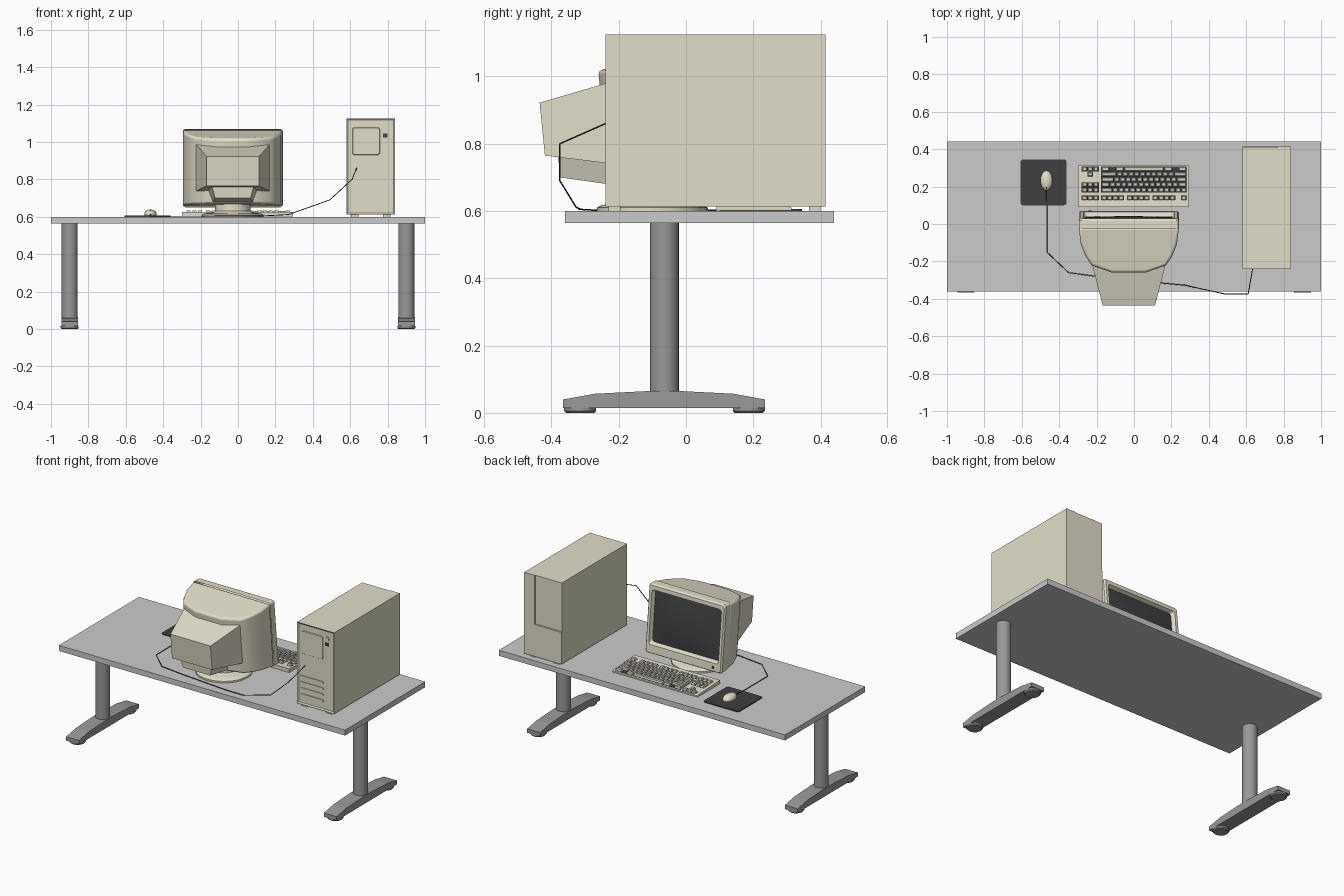
import bpy, bmesh
from math import sin, cos, pi, radians

if "Cube" in bpy.data.objects:
    bpy.data.objects.remove(bpy.data.objects["Cube"])

def material(name, *rgb):
    m = bpy.data.materials.new(name)
    m.diffuse_color = (*rgb, 1)
    m.use_nodes = True
    m.node_tree.nodes["Principled BSDF"].inputs["Base Color"].default_value = m.diffuse_color
    return m

BEIGE = material("beige_plastic", 0.76, 0.73, 0.58)
KEYS = material("key_plastic", 0.62, 0.60, 0.52)
DARK = material("dark_plastic", 0.05, 0.05, 0.055)
STEEL = material("leg_grey", 0.32, 0.32, 0.33)
TOP = material("desk_grey", 0.55, 0.55, 0.55)

def finish(name, bm, mat, fix=True):
    if fix:
        bmesh.ops.recalc_face_normals(bm, faces=bm.faces)
    me = bpy.data.meshes.new(name)
    bm.to_mesh(me)
    bm.free()
    me.materials.append(mat)
    ob = bpy.data.objects.new(name, me)
    bpy.context.collection.objects.link(ob)
    return ob

def smooth(ob, angle=35):
    bpy.ops.object.select_all(action='DESELECT')
    ob.select_set(True)
    bpy.context.view_layer.objects.active = ob
    bpy.ops.object.shade_smooth_by_angle(angle=radians(angle))

def add_loft(bm, rings, caps=True):
    vs = [[bm.verts.new(p) for p in r] for r in rings]
    n = len(vs[0])
    for a, b in zip(vs, vs[1:]):
        for i in range(n):
            bm.faces.new((a[i], a[(i + 1) % n], b[(i + 1) % n], b[i]))
    if caps:
        bm.faces.new(vs[0])
        bm.faces.new(vs[-1][::-1])

def loft(name, rings, mat, caps=True):
    bm = bmesh.new()
    add_loft(bm, rings, caps)
    return finish(name, bm, mat)

def rect(x0, x1, y0, y1, z):
    return [(x0, y0, z), (x1, y0, z), (x1, y1, z), (x0, y1, z)]

def box(name, x0, x1, y0, y1, z0, z1, mat):
    return loft(name, [rect(x0, x1, y0, y1, z0), rect(x0, x1, y0, y1, z1)], mat)

def circle(cx, cy, r, z, n=24):
    return [(cx + r * cos(2 * pi * i / n), cy + r * sin(2 * pi * i / n), z) for i in range(n)]

def lathe(name, cx, cy, profile, mat, n=24):
    ob = loft(name, [circle(cx, cy, r, z, n) for r, z in profile], mat)
    smooth(ob)
    return ob

def round_rect(x0, x1, y0, y1, r, n=4):
    pts = []
    for k, (cx, cy) in enumerate([(x1 - r, y1 - r), (x0 + r, y1 - r), (x0 + r, y0 + r), (x1 - r, y0 + r)]):
        for i in range(n + 1):
            a = (k + i / n) * pi / 2
            pts.append((cx + r * cos(a), cy + r * sin(a)))
    return pts

# desk: top, columns, arched feet and round pads
box("desk_top", -1, 1, -0.36, 0.44, 0.565, 0.60, TOP)
FOOT = [(-0.365, 0.015), (-0.365, 0.04), (-0.27, 0.057), (-0.11, 0.065), (-0.02, 0.065),
        (0.14, 0.057), (0.235, 0.04), (0.235, 0.015)]
for s, side in ((-1, "left"), (1, "right")):
    x = s * 0.9
    lathe(side + "_leg_column", x, -0.064, [(0.043, 0.06), (0.043, 0.566)], STEEL)
    loft(side + "_leg_foot", [[(x + d, y, z) for y, z in FOOT] for d in (-0.045, 0.045)], STEEL)
    for y, end in ((-0.315, "front"), (0.187, "back")):
        lathe(f"{side}_{end}_foot_pad", x, y, [(0.042, 0), (0.048, 0.006), (0.048, 0.016)], STEEL, 12)

# computer tower: shell with recessed rear panel
bm = bmesh.new()
add_loft(bm, [rect(0.58, 0.84, -0.24, 0.406, z) for z in (0.613, 1.125)])
bmesh.ops.recalc_face_normals(bm, faces=bm.faces)
rear = [f for f in bm.faces if f.normal.y < -0.9]
bmesh.ops.inset_region(bm, faces=rear, thickness=0.012, depth=0)
bmesh.ops.translate(bm, verts=rear[0].verts, vec=(0, 0.006, 0))
finish("tower_case", bm, BEIGE)
# tower front: side strip, lower panel and a slightly recessed door
box("tower_front_strip", 0.768, 0.84, 0.405, 0.415, 0.613, 1.125, BEIGE)
box("tower_front_lower_panel", 0.58, 0.767, 0.405, 0.415, 0.613, 0.815, BEIGE)
box("tower_front_door", 0.58, 0.765, 0.405, 0.411, 0.818, 1.125, BEIGE)
# tower rear details
loft("tower_power_unit", [[(x, y, z) for x, z in round_rect(0.61 + i, 0.76 - i, 0.93 + i, 1.08 - i, 0.012)]
                          for y, i in ((-0.232, 0), (-0.238, 0.004))], BEIGE)
for i in range(4):
    z = 0.672 + i * 0.038
    loft("tower_slot_cover", [[(x, y, w) for x, w in round_rect(0.60, 0.762, z - 0.007, z + 0.007, 0.006)]
                              for y in (-0.233, -0.239)], BEIGE)
loft("tower_round_port", [[(0.787 + 0.015 * cos(i * pi / 8), y, 1.07 + 0.015 * sin(i * pi / 8))
                           for i in range(16)] for y in (-0.233, -0.24)], BEIGE)
box("tower_rear_socket", 0.775, 0.80, -0.237, -0.23, 1.025, 1.045, DARK)
for x in (0.605, 0.775):
    for y in (-0.23, 0.365):
        box("tower_foot", x, x + 0.04, y, y + 0.035, 0.60, 0.614, BEIGE)

# monitor, leaning back through a shear of depth against height
CX = -0.0275
def lean(x, y, z):
    return (x, y + 0.1 * (0.86 - z), z)

HALF = [(0.2675, 0.0), (0.257, -0.09), (0.232, -0.155), (0.20, -0.205), (0.09, -0.245)]
PLAN = [(CX + w, y) for w, y in HALF] + [(CX - w, y) for w, y in HALF[::-1]]
body = loft("monitor_body", [[lean(x, y, 0.655 - 0.06 * y) for x, y in PLAN],
                             [lean(x, y, 1.065 + 0.19 * y) for x, y in PLAN]], BEIGE)
bev = body.modifiers.new("Bevel", 'BEVEL')
bev.width, bev.segments, bev.limit_method, bev.angle_limit = 0.012, 2, 'ANGLE', radians(60)
smooth(body, 40)

def frame(hw, z0, z1, y):
    return [lean(x, y, z) for x, z in round_rect(CX - hw, CX + hw, z0, z1, 0.016)]

loft("monitor_bezel", [frame(0.2675, 0.65, 1.07, -0.005), frame(0.2675, 0.65, 1.07, 0.04),
                       frame(0.26, 0.657, 1.063, 0.05), frame(0.243, 0.706, 1.038, 0.05),
                       frame(0.233, 0.716, 1.028, 0.026)], BEIGE, caps=False)
# gently domed screen
bm = bmesh.new()
N = 10
g = [[bm.verts.new(lean(CX + 0.236 * u, 0.024 + 0.016 * (1 - u * u) * (1 - v * v), 0.872 + 0.159 * v))
      for v in [j / N * 2 - 1 for j in range(N + 1)]] for u in [i / N * 2 - 1 for i in range(N + 1)]]
for i in range(N):
    for j in range(N):
        bm.faces.new((g[i][j], g[i][j + 1], g[i + 1][j + 1], g[i + 1][j]))
smooth(finish("monitor_screen", bm, DARK, fix=False))
loft("monitor_power_button", [[lean(-0.235 + 0.008 * cos(i * pi / 6), y, 0.68 + 0.008 * sin(i * pi / 6))
                               for i in range(12)] for y in (0.045, 0.054)], DARK)

def section(w_low, w_top, z0, z1, y):
    return [lean(CX - w_low, y, z0), lean(CX + w_low, y, z0), lean(CX + w_top, y, z1), lean(CX - w_top, y, z1)]

loft("monitor_rear_housing", [section(0.20, 0.20, 0.735, 0.99, -0.19),
                              section(0.14, 0.14, 0.765, 0.922, -0.429)], BEIGE)
loft("monitor_rear_hump", [section(0.11, 0.15, 0.67, 0.78, -0.18),
                           section(0.095, 0.115, 0.70, 0.775, -0.39)], BEIGE)
lathe("monitor_neck", CX, -0.10, [(0.115, 0.615), (0.095, 0.63), (0.095, 0.675)], BEIGE, 32)
lathe("monitor_base", CX, -0.10, [(0.165, 0.60), (0.165, 0.61), (0.15, 0.618), (0.11, 0.622)], BEIGE, 32)

# keyboard: wedge case, dark key wells and tapered keys; the typist sits on the +y side
def deck(y):
    return 0.625 - 0.05 * (y - 0.09)

loft("keyboard_case", [[(x, 0.09, 0.602), (x, 0.09, deck(0.09)), (x, 0.305, deck(0.305)), (x, 0.313, 0.61),
                        (x, 0.313, 0.602)] for x in (-0.3, 0.295)], BEIGE)
U, Y0 = 0.0305, 0.182
ROW = [Y0 + 0.028 * i for i in range(5)]
bm = bmesh.new()
wells = bmesh.new()

def keys(x, y, widths):
    # keys run from x towards -x; negative widths are gaps
    for w in widths:
        if w > 0:
            a, b = x - w * U + 0.002, x - 0.002
            add_loft(bm, [[(p, q, deck(q) + h) for p, q, _ in rect(a + t, b - t, y - 0.012 + t, y + 0.012 - t, 0)]
                          for h, t in ((0, 0), (0.011, 0.004))])
        x -= abs(w) * U

def well(x0, x1, y0, y1):
    add_loft(wells, [[(x, y, deck(y) + h) for x, y, _ in rect(x0, x1, y0, y1, 0)] for h in (-0.002, 0.001)])

XM, XN = 0.282, -0.188
keys(XM, 0.14, [1, -1] + [1] * 4 + [-0.5] + [1] * 4 + [-0.5] + [1] * 4)
keys(XM, ROW[0], [1] * 13 + [2])
keys(XM, ROW[1], [1.5] + [1] * 12 + [1.5])
keys(XM, ROW[2], [1.75] + [1] * 11 + [2.25])
keys(XM, ROW[3], [2.25] + [1] * 10 + [2.75])
keys(XM, ROW[4], [1.5, -1, 1.5, 7, 1.5, -1, 1.5])
for y in (0.14, ROW[0], ROW[1], ROW[4]):
    keys(XN, y, [1] * 3)
keys(XN, ROW[3], [-1, 1])
well(XM - 15 * U, XM, ROW[0] - 0.014, ROW[4] + 0.013)
for a, b in ((0, 1), (2, 6), (6.5, 10.5), (11, 15)):
    well(XM - b * U, XM - a * U, 0.127, 0.153)
well(XN - 3 * U, XN, 0.127, 0.153)
well(XN - 3 * U, XN, ROW[0] - 0.013, ROW[1] + 0.013)
well(XN - 3 * U, XN, ROW[4] - 0.013, ROW[4] + 0.013)
well(XN - 2 * U, XN - U, ROW[3] - 0.013, ROW[3] + 0.013)
finish("keyboard_keys", bm, KEYS)
finish("keyboard_key_wells", wells, DARK)

# mouse mat and mouse
loft("mouse_mat", [[(x, y, z) for x, y in round_rect(-0.607, -0.36, 0.10, 0.345, 0.015)]
                   for z in (0.60, 0.606)], DARK)
rings = []
for s, z in ((0.94, 0.606), (1, 0.612), (0.97, 0.62), (0.83, 0.629), (0.58, 0.635), (0.25, 0.638)):
    rings.append([(-0.468 + 0.033 * s * cos(a), 0.232 + 0.054 * s * sin(a), z)
                  for a in [i * pi / 12 for i in range(24)]])
smooth(loft("mouse", rings, BEIGE), 50)
box("mouse_wheel", -0.471, -0.465, 0.19, 0.21, 0.62, 0.634, DARK)

# cable from the mouse, behind the monitor and up to the tower
PATH = [(-0.468, 0.19, 0.613), (-0.466, 0.09, 0.603), (-0.466, -0.15, 0.603), (-0.35, -0.26, 0.603),
        (-0.2, -0.28, 0.603), (0.14, -0.315, 0.605), (0.27, -0.327, 0.612), (0.49, -0.375, 0.69),
        (0.61, -0.375, 0.80), (0.635, -0.235, 0.862)]
cu = bpy.data.curves.new("mouse_cable", 'CURVE')
cu.dimensions = '3D'
cu.bevel_depth, cu.bevel_resolution = 0.0025, 1
sp = cu.splines.new('POLY')
sp.points.add(len(PATH) - 1)
for p, co in zip(sp.points, PATH):
    p.co = (*co, 1)
cu.materials.append(DARK)
bpy.context.collection.objects.link(bpy.data.objects.new("mouse_cable", cu))
